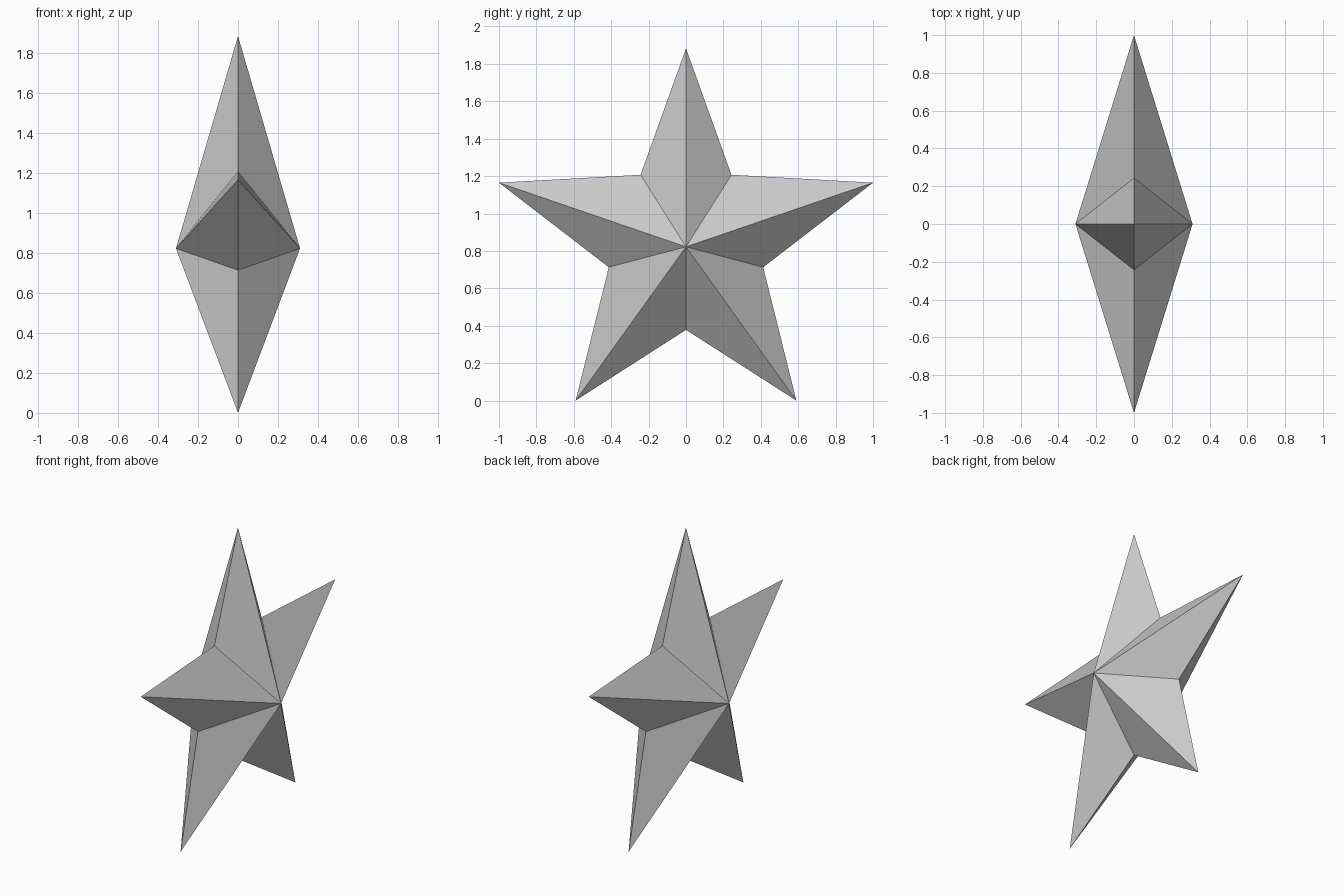
import bpy, bmesh

if "Cube" in bpy.data.objects:
    bpy.data.objects.remove(bpy.data.objects["Cube"])

# Right half of the star outline (y, z), from the top tip to the bottom notch
half = [(0, 1.883), (0.243, 1.207), (1.0, 1.165), (0.413, 0.713), (0.59, 0), (0, 0.378)]
outline = half + [(-y, z) for y, z in reversed(half[1:-1])]
APEX_X, APEX_Z = 0.31, 0.822

bm = bmesh.new()
rim = [bm.verts.new((0, y, z)) for y, z in outline]

# Faceted pyramid on each side of the thin rim
for side in (1, -1):
    apex = bm.verts.new((side * APEX_X, 0, APEX_Z))
    for i, v in enumerate(rim):
        bm.faces.new((apex, v, rim[(i + 1) % len(rim)]))

bmesh.ops.recalc_face_normals(bm, faces=bm.faces)
mesh = bpy.data.meshes.new("star")
bm.to_mesh(mesh)
bm.free()
bpy.context.collection.objects.link(bpy.data.objects.new("star", mesh))
